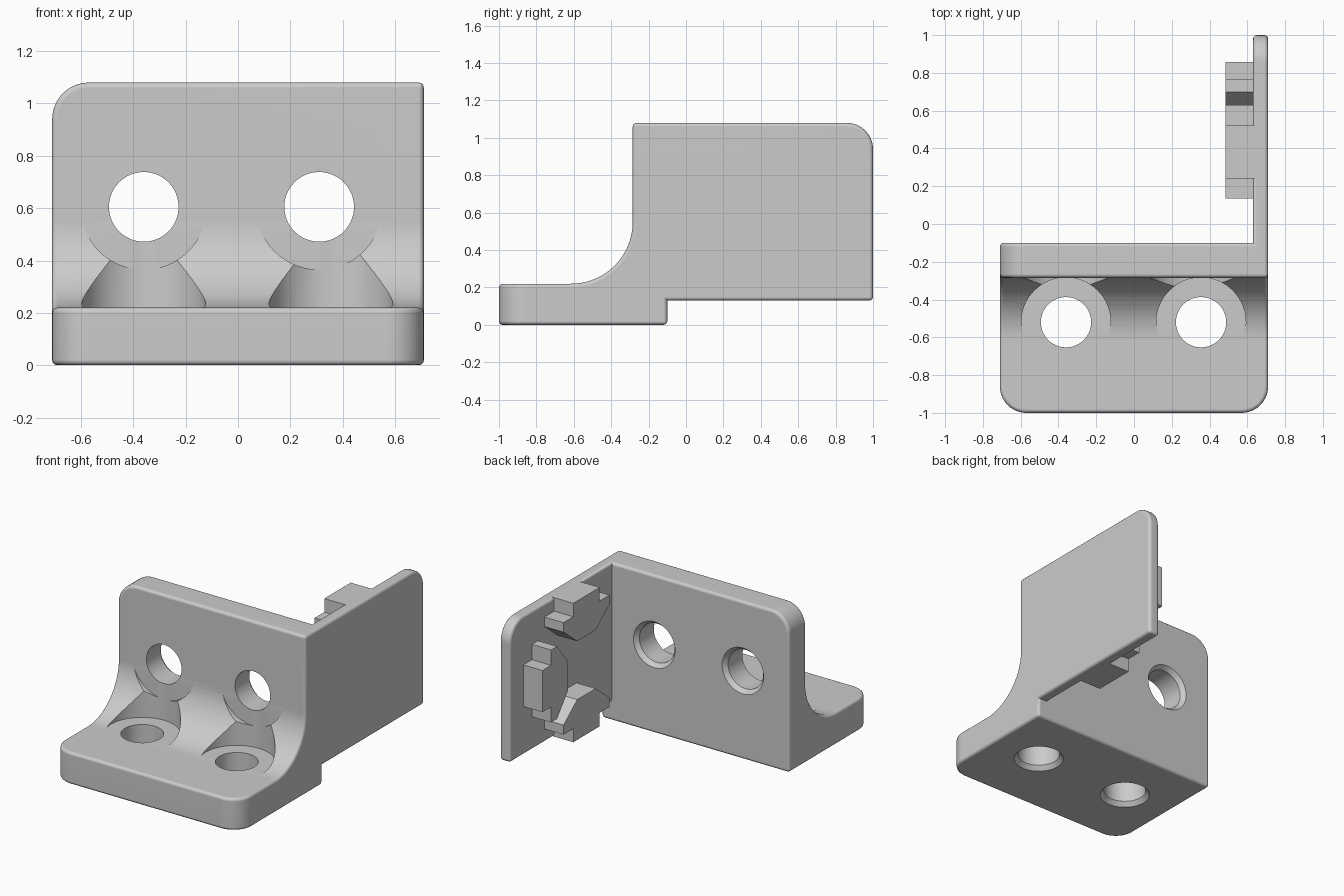
import bpy, bmesh, math
from mathutils import Matrix, Vector

cube = bpy.data.objects.get("Cube")
if cube:
    bpy.data.objects.remove(cube, do_unlink=True)

grey = bpy.data.materials.new("plain grey")
grey.use_nodes = True
grey.diffuse_color = (0.6, 0.6, 0.6, 1)
grey.node_tree.nodes["Principled BSDF"].inputs["Base Color"].default_value = (0.6, 0.6, 0.6, 1)


def finish(name, bm):
    bmesh.ops.recalc_face_normals(bm, faces=bm.faces)
    mesh = bpy.data.meshes.new(name)
    bm.to_mesh(mesh)
    bm.free()
    mesh.materials.append(grey)
    obj = bpy.data.objects.new(name, mesh)
    bpy.context.collection.objects.link(obj)
    return obj


def prism(name, outline, x0, x1):
    """Extrude a (y, z) outline along x."""
    bm = bmesh.new()
    face = bm.faces.new([bm.verts.new((x0, y, z)) for y, z in outline])
    new = bmesh.ops.extrude_face_region(bm, geom=[face])["geom"]
    bmesh.ops.translate(bm, vec=(x1 - x0, 0, 0),
                        verts=[g for g in new if isinstance(g, bmesh.types.BMVert)])
    return finish(name, bm)


def lathe(name, profile, matrix, sides=64):
    """Closed solid of revolution from (radius, height) points."""
    bm = bmesh.new()
    rings = [[bm.verts.new((r * math.cos(math.tau * i / sides), r * math.sin(math.tau * i / sides), h))
              for i in range(sides)] for r, h in profile]
    for a, b in zip(rings, rings[1:]):
        for i in range(sides):
            j = (i + 1) % sides
            bm.faces.new((a[i], a[j], b[j], b[i]))
    bm.faces.new(rings[0])
    bm.faces.new(rings[-1])
    bm.transform(matrix)
    return finish(name, bm)


def activate(obj):
    bpy.ops.object.select_all(action='DESELECT')
    obj.select_set(True)
    bpy.context.view_layer.objects.active = obj


def cut(obj, cutter):
    cutter.hide_render = True
    activate(obj)
    mod = obj.modifiers.new("cut", 'BOOLEAN')
    mod.operation, mod.solver, mod.object = 'DIFFERENCE', 'EXACT', cutter
    bpy.ops.object.modifier_apply(modifier=mod.name)
    bpy.data.objects.remove(cutter, do_unlink=True)


def edge_at(bm, **where):
    """Edges lying wholly at the given coordinates."""
    return [e for e in bm.edges
            if all(abs(v.co["xyz".index(k)] - c) < 1e-3 for v in e.verts for k, c in where.items())]


def round_edges(bm, edges, size, segments):
    bmesh.ops.bevel(bm, geom=edges, offset=size, offset_type='OFFSET', segments=segments,
                    profile=0.5, affect='EDGES', clamp_overlap=True)


W, FRONT, BACK, TOP = 0.71, -1.0, 1.0, 1.08
FACE, REAR, FLOOR, NOTCH, INNER = -0.285, -0.1, 0.22, 0.13, 0.63

# Bracket: foot, upright and side wall
body = prism("bracket_body", [(FRONT, 0), (REAR, 0), (REAR, NOTCH), (BACK, NOTCH), (BACK, TOP),
                              (FACE, TOP), (FACE, FLOOR), (FRONT, FLOOR)], -W, W)
cut(body, prism("rear_space", [(REAR, -1), (2, -1), (2, 2), (REAR, 2)], -2, INNER))

# Large corner rounds, inner fillet, then small softened edges
bm = bmesh.new()
bm.from_mesh(body.data)
bmesh.ops.remove_doubles(bm, verts=bm.verts, dist=1e-4)
bmesh.ops.dissolve_limit(bm, angle_limit=0.01, verts=bm.verts, edges=bm.edges)
round_edges(bm, edge_at(bm, y=FACE, z=FLOOR), 0.33, 16)
for spot in ({"x": -W, "y": FRONT}, {"x": W, "y": FRONT}, {"x": -W, "z": TOP}, {"y": BACK, "z": TOP}):
    round_edges(bm, edge_at(bm, **spot), 0.14, 10)
bm.normal_update()
convex = [e for e in bm.edges if e.is_manifold and e.calc_face_angle_signed() > 0.7]
round_edges(bm, convex, 0.02, 3)
bm.to_mesh(body.data)
bm.free()


def bolt_hole(name, thickness, seat, matrix):
    cut(body, lathe(name, [(seat, 0.55), (seat, 0.001), (0.133, 0.001), (0.133, 0.03 - thickness),
                           (0.157, -thickness), (0.157, -thickness - 0.05)], matrix))


# Bolt holes with round seats cut into the fillet
for x in (-0.36, 0.31):
    bolt_hole("wall_hole", FACE * -1 + REAR, 0.24,
              Matrix.Translation((x, FACE, 0.605)) @ Matrix.Rotation(math.pi / 2, 4, 'X'))
for x in (-0.36, 0.355):
    bolt_hole("foot_hole", FLOOR, 0.237, Matrix.Translation((x, -0.52, FLOOR)))

activate(body)
bpy.ops.object.shade_smooth_by_angle(angle=0.6)
normals = body.modifiers.new("even_normals", 'WEIGHTED_NORMAL')
normals.keep_sharp = True

# Three stepped lugs around a common centre on the side wall
half = [(0.1, 0.2), (0.2475, 0.3175), (0.2475, 0.3825), (0.1425, 0.3825), (0.1425, 0.475)]
lug = half + [(-w, r) for w, r in reversed(half)]
for name, turn in (("upper_lug", 0), ("rear_lug", -90), ("lower_lug", 180)):
    spin = Matrix.Rotation(math.radians(turn), 3, 'X')
    points = [spin @ Vector((0, w, r)) for w, r in lug]
    prism(name, [(p.y + 0.3825, p.z + 0.605) for p in points], 0.485, 0.66)
